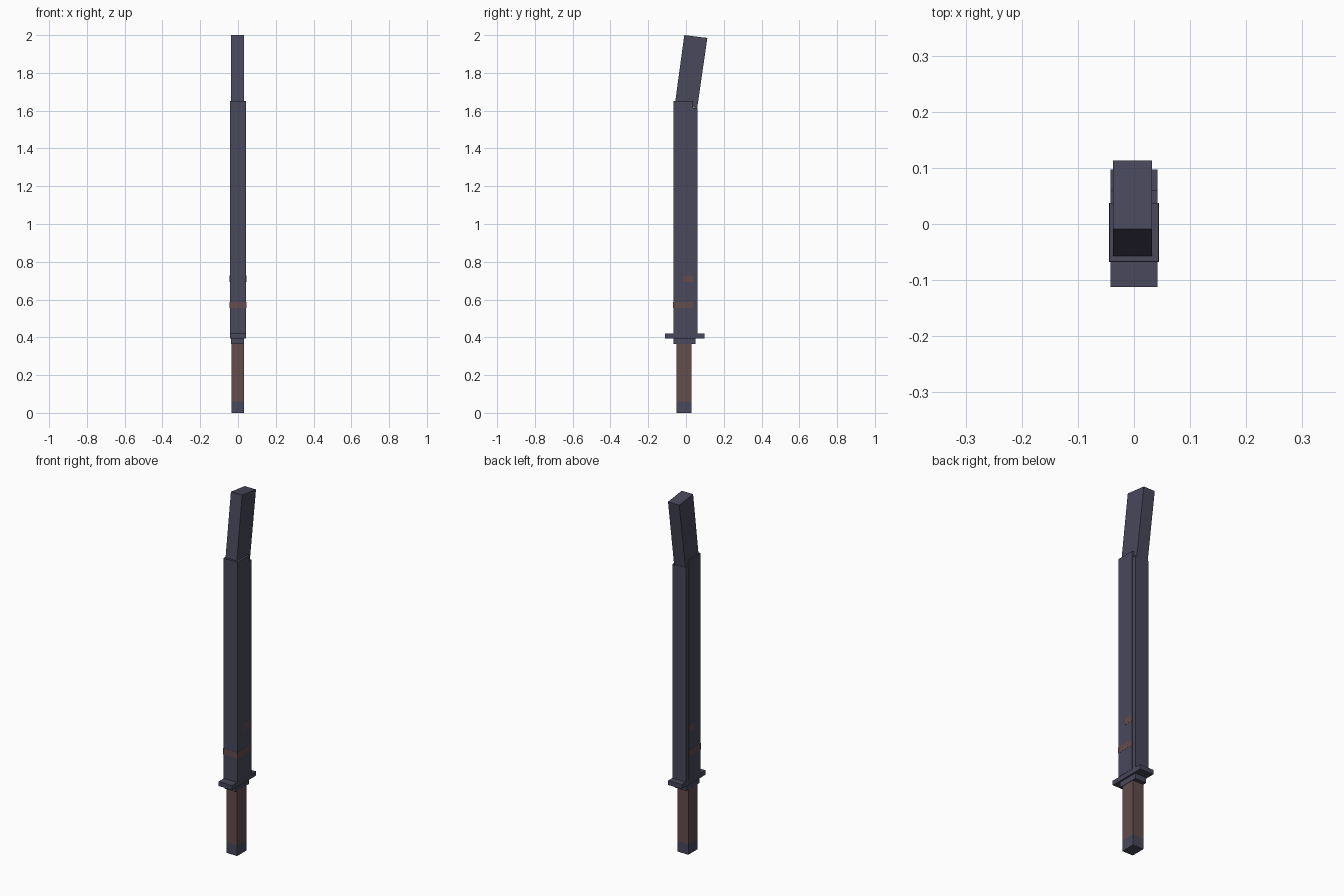
import bpy
import bmesh

if "Cube" in bpy.data.objects:
    bpy.data.objects.remove(bpy.data.objects["Cube"])


def make_material(name, color):
    mat = bpy.data.materials.new(name)
    mat.diffuse_color = (*color, 1.0)
    mat.use_nodes = True
    mat.node_tree.nodes["Principled BSDF"].inputs["Base Color"].default_value = mat.diffuse_color
    return mat


slate = make_material("dark slate", (0.065, 0.065, 0.105))
brown = make_material("reddish brown", (0.125, 0.072, 0.074))


def prism(name, profile, x0, x1, mat):
    """Extrude a side profile of (y, z) points from x0 to x1."""
    bm = bmesh.new()
    face = bm.faces.new([bm.verts.new((x0, y, z)) for y, z in profile])
    out = bmesh.ops.extrude_face_region(bm, geom=[face])
    for v in out["geom"]:
        if isinstance(v, bmesh.types.BMVert):
            v.co.x = x1
    bmesh.ops.recalc_face_normals(bm, faces=bm.faces)
    mesh = bpy.data.meshes.new(name)
    bm.to_mesh(mesh)
    bm.free()
    mesh.materials.append(mat)
    obj = bpy.data.objects.new(name, mesh)
    bpy.context.collection.objects.link(obj)
    return obj


def box(name, x, y, z, mat):
    profile = [(y[0], z[0]), (y[1], z[0]), (y[1], z[1]), (y[0], z[1])]
    return prism(name, profile, x[0], x[1], mat)


# Grip: dark pommel and brown handle, same section
grip_x, grip_y = (-0.035, 0.031), (-0.051, 0.029)
box("pommel", grip_x, grip_y, (0.0, 0.06), slate)
box("handle", grip_x, grip_y, (0.06, 0.365), brown)

# Collar and guard between grip and blade
box("collar", (-0.036, 0.033), (-0.067, 0.05), (0.365, 0.395), slate)
box("guard", (-0.042, 0.042), (-0.112, 0.097), (0.395, 0.42), slate)

# Blade: wide body with a slightly narrower strip along the back
box("blade_body", (-0.0435, 0.0435), (-0.067, 0.0375), (0.42, 1.65), slate)
box("blade_back", (-0.0415, 0.0415), (0.0375, 0.061), (0.42, 1.615), slate)

# Leaning tip
prism("blade_tip",
      [(-0.058, 1.64), (0.059, 1.612), (0.113, 1.985), (-0.009, 2.0)],
      -0.0375, 0.032, slate)

# Thin painted bands on the body
box("lower_band", (-0.0442, 0.0442), (-0.0677, 0.037), (0.554, 0.588), brown)
box("upper_mark", (-0.0442, 0.0442), (-0.014, 0.037), (0.692, 0.728), brown)
